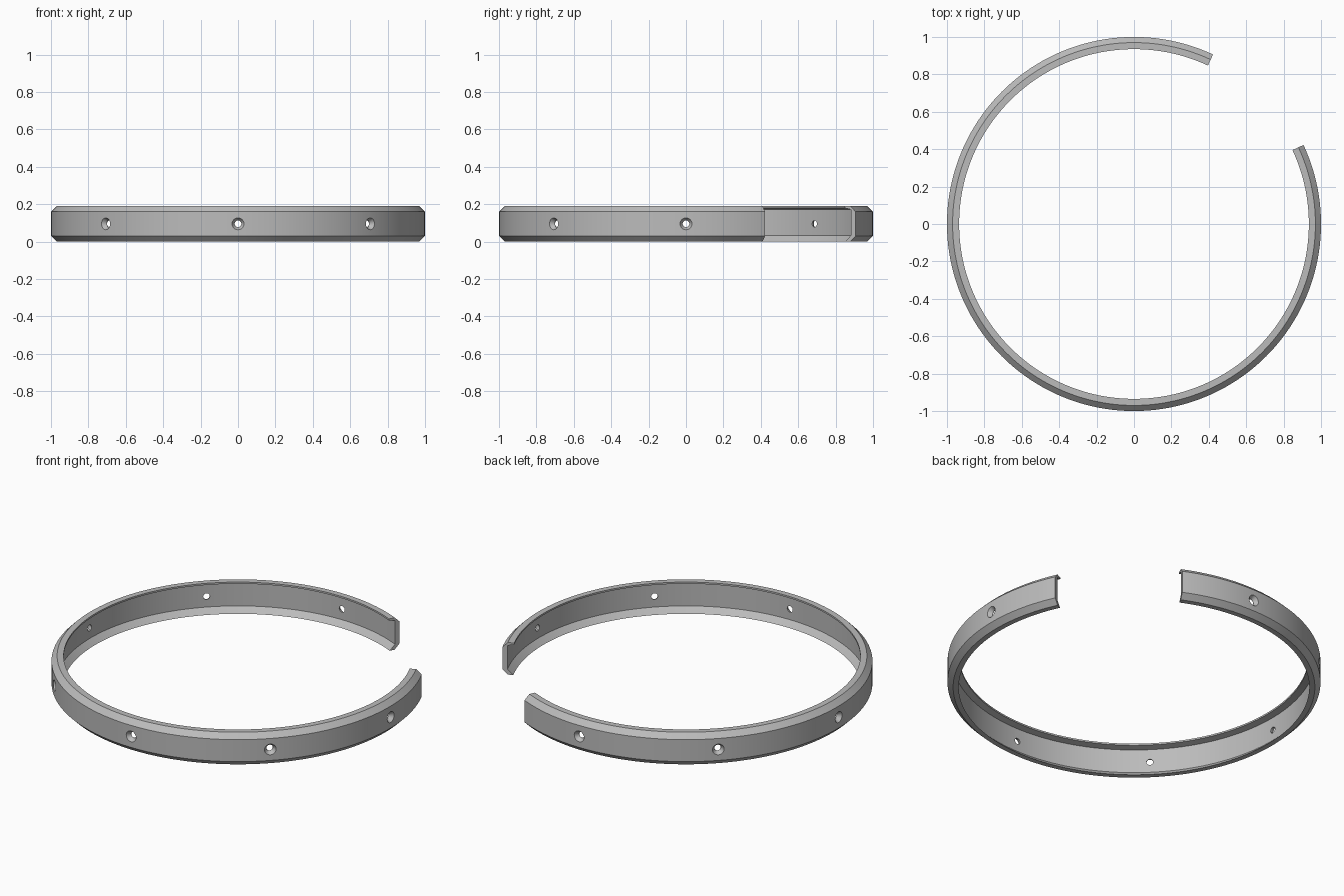
import bpy, bmesh, math
from mathutils import Matrix

cube = bpy.data.objects.get("Cube")
if cube:
    bpy.data.objects.remove(cube, do_unlink=True)

GAP_START, GAP_END = 25, 65      # opening in the ring, degrees
STEPS = 160
HOLE_Z = 0.095

grey = bpy.data.materials.new("plain grey")
grey.use_nodes = True
colour = (0.5, 0.5, 0.5, 1)
grey.diffuse_color = colour
grey.node_tree.nodes["Principled BSDF"].inputs["Base Color"].default_value = colour


def make_object(name, bm):
    bmesh.ops.recalc_face_normals(bm, faces=bm.faces)
    mesh = bpy.data.meshes.new(name)
    bm.to_mesh(mesh)
    bm.free()
    mesh.materials.append(grey)
    obj = bpy.data.objects.new(name, mesh)
    bpy.context.collection.objects.link(obj)
    return obj


# Channel cross-section as (radius, height): bevelled wall, top flange, sloped foot
profile = [(1.0, 0.03), (1.0, 0.16), (0.97, 0.19), (0.935, 0.19),
           (0.935, 0.18), (0.972, 0.172), (0.972, 0.032), (0.94, 0), (0.97, 0)]

# Sweep the section around the open ring
bm = bmesh.new()
sweep = 360 - (GAP_END - GAP_START)
rings = []
for i in range(STEPS + 1):
    a = math.radians(GAP_END + sweep * i / STEPS)
    rings.append([bm.verts.new((r * math.cos(a), r * math.sin(a), z))
                  for r, z in profile])
count = len(profile)
for near, far in zip(rings, rings[1:]):
    for j in range(count):
        k = (j + 1) % count
        bm.faces.new((near[j], near[k], far[k], far[j]))
bm.faces.new(rings[0])
bm.faces.new(rings[-1])
ring = make_object("open_channel_ring", bm)

# Countersunk screw holes every 45 degrees, skipping the opening
bm = bmesh.new()
hole_section = [(0.9, 0.018), (0.978, 0.018), (0.999, 0.032), (1.05, 0.032)]
for n in range(8):
    if n == 1:
        continue
    turn = Matrix.Rotation(math.radians(45 * n), 4, 'Z')
    loops = []
    for x, radius in hole_section:
        loop = []
        for s in range(24):
            t = math.tau * s / 24
            co = (x, radius * math.cos(t), HOLE_Z + radius * math.sin(t))
            loop.append(bm.verts.new(turn @ Matrix.Translation(co).translation))
        loops.append(loop)
    for a, b in zip(loops, loops[1:]):
        for s in range(24):
            e = (s + 1) % 24
            bm.faces.new((a[s], a[e], b[e], b[s]))
    bm.faces.new(loops[0])
    bm.faces.new(loops[-1])
cutter = make_object("screw_hole_cutter", bm)
cutter.hide_render = True

# Cut the holes, then drop the helper
cut = ring.modifiers.new("screw_holes", 'BOOLEAN')
cut.object = cutter
cut.operation = 'DIFFERENCE'
cut.solver = 'EXACT'
bpy.ops.object.select_all(action='DESELECT')
ring.select_set(True)
bpy.context.view_layer.objects.active = ring
bpy.ops.object.modifier_apply(modifier=cut.name)
bpy.data.objects.remove(cutter, do_unlink=True)
bpy.ops.object.shade_smooth_by_angle(angle=math.radians(25))
